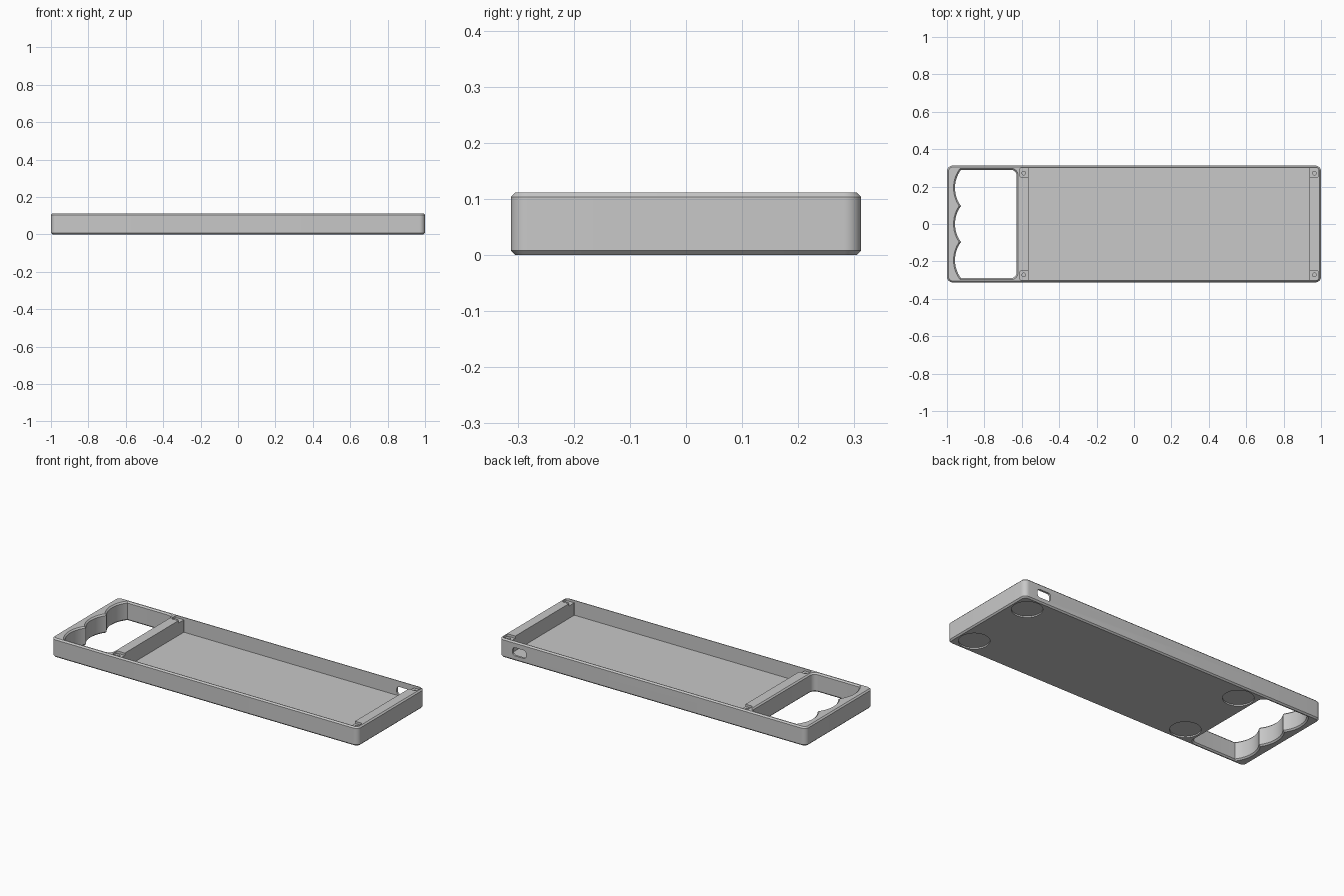
import bpy, bmesh
from math import cos, sin, pi, radians
from mathutils import Vector, Matrix

cube = bpy.data.objects.get("Cube")
if cube:
    bpy.data.objects.remove(cube, do_unlink=True)

LENGTH, WIDTH, HEIGHT, CHAMFER = 2.0, 0.624, 0.112, 0.008
MID = 0.1875          # centre of the tray part along x

grey = bpy.data.materials.new("plain_grey")
grey.use_nodes = True
grey.diffuse_color = (0.58, 0.58, 0.58, 1)
grey.node_tree.nodes["Principled BSDF"].inputs["Base Color"].default_value = grey.diffuse_color


def arc(cx, cy, r, start, end, steps):
    return [Vector((cx + r * cos(start + (end - start) * i / steps),
                    cy + r * sin(start + (end - start) * i / steps)))
            for i in range(steps + 1)]


def rounded_rect(x0, x1, y0, y1, r, steps=8):
    corners = [(x1 - r, y1 - r), (x0 + r, y1 - r), (x0 + r, y0 + r), (x1 - r, y0 + r)]
    return [p for k, (cx, cy) in enumerate(corners)
            for p in arc(cx, cy, r, k * pi / 2, (k + 1) * pi / 2, steps)]


def offset(points, d):
    """Move a counter-clockwise outline outwards by d."""
    out = []
    for i, p in enumerate(points):
        a = (p - points[i - 1]).normalized()
        b = (points[(i + 1) % len(points)] - p).normalized()
        na, nb = Vector((a.y, -a.x)), Vector((b.y, -b.x))
        out.append(p + (na + nb) * d / (1 + na.dot(nb)))
    return out


def prism(name, outline, levels, matrix=Matrix()):
    """Stack an outline through (height, outward offset) levels into a solid."""
    bm = bmesh.new()
    rings = [[bm.verts.new((p.x, p.y, z)) for p in offset(outline, d)] for z, d in levels]
    n = len(outline)
    for low, high in zip(rings, rings[1:]):
        for i in range(n):
            j = (i + 1) % n
            bm.faces.new((low[i], low[j], high[j], high[i]))
    bm.faces.new(rings[0][::-1])
    bm.faces.new(rings[-1])
    bm.transform(matrix)
    bmesh.ops.recalc_face_normals(bm, faces=bm.faces)
    mesh = bpy.data.meshes.new(name)
    bm.to_mesh(mesh)
    bm.free()
    mesh.materials.append(grey)
    obj = bpy.data.objects.new(name, mesh)
    bpy.context.collection.objects.link(obj)
    return obj


def cut(target, cutter):
    mod = target.modifiers.new("cut", "BOOLEAN")
    mod.operation, mod.solver, mod.object = "DIFFERENCE", "EXACT", cutter
    bpy.context.view_layer.update()
    graph = bpy.context.evaluated_depsgraph_get()
    mesh = bpy.data.meshes.new_from_object(target.evaluated_get(graph))
    target.modifiers.clear()
    target.data = mesh
    bpy.data.objects.remove(cutter, do_unlink=True)


# Chamfered slab with rounded corners
body = prism("tray_body",
             rounded_rect(-LENGTH / 2, LENGTH / 2, -WIDTH / 2, WIDTH / 2, 0.03),
             [(0, -CHAMFER), (CHAMFER, 0), (HEIGHT - CHAMFER, 0), (HEIGHT, -CHAMFER)])

# Handle opening: rounded inner corners and three finger scallops
HALF, GRIP_X, DEPTH = 0.29, -0.925, 0.032
chord = 2 * HALF / 3
radius = (chord * chord / 4 + DEPTH * DEPTH) / (2 * DEPTH)
handle = (arc(-0.658, -HALF + 0.03, 0.03, -pi / 2, 0, 8)
          + arc(-0.658, HALF - 0.03, 0.03, 0, pi / 2, 8))
for k in range(3):
    for i in range(16 + (k == 2)):
        y = HALF - chord * (k + i / 16)
        t = y - (HALF - chord * (k + 0.5))
        handle.append(Vector((GRIP_X + radius - DEPTH - (radius ** 2 - t * t) ** 0.5, y)))
cut(body, prism("handle_cutter", handle,
                [(-CHAMFER, 2 * CHAMFER), (CHAMFER, 0),
                 (HEIGHT - CHAMFER, 0), (HEIGHT + CHAMFER, 2 * CHAMFER)]))

# Deep tray cavity
cut(body, prism("cavity_cutter", rounded_rect(-0.563, 0.938, -0.3, 0.3, 0.002, 1),
                [(0.025, 0), (0.2, 0)]))

# Screw pockets in the end beams, with pilot holes; foot recesses underneath
for sx in (-1, 1):
    for sy in (-1, 1):
        xs = sorted((MID + sx * 0.735, MID + sx * 0.799))
        ys = sorted((sy * 0.25, sy * 0.3))
        cut(body, prism("pocket_cutter", rounded_rect(*xs, *ys, 0.01, 4),
                        [(0.098, 0), (0.2, 0)]))
        cut(body, prism("screw_cutter", arc(MID + sx * 0.777, sy * 0.272, 0.01, 0, 2 * pi, 16)[:-1],
                        [(0.04, 0), (0.2, 0)]))
        cut(body, prism("foot_cutter", arc(MID + sx * 0.713, sy * 0.213, 0.082, 0, 2 * pi, 40)[:-1],
                        [(-0.1, 0), (0.008, 0)]))

# Cable slot through the back wall
cut(body, prism("slot_cutter", rounded_rect(0.825, 0.912, 0.03, 0.078, 0.015, 6),
                [(-0.4, 0), (-0.28, 0)], Matrix.Rotation(radians(90), 4, "X")))

for obj in bpy.context.selected_objects:
    obj.select_set(False)
body.select_set(True)
bpy.context.view_layer.objects.active = body
bpy.ops.object.shade_smooth_by_angle(angle=radians(30))
